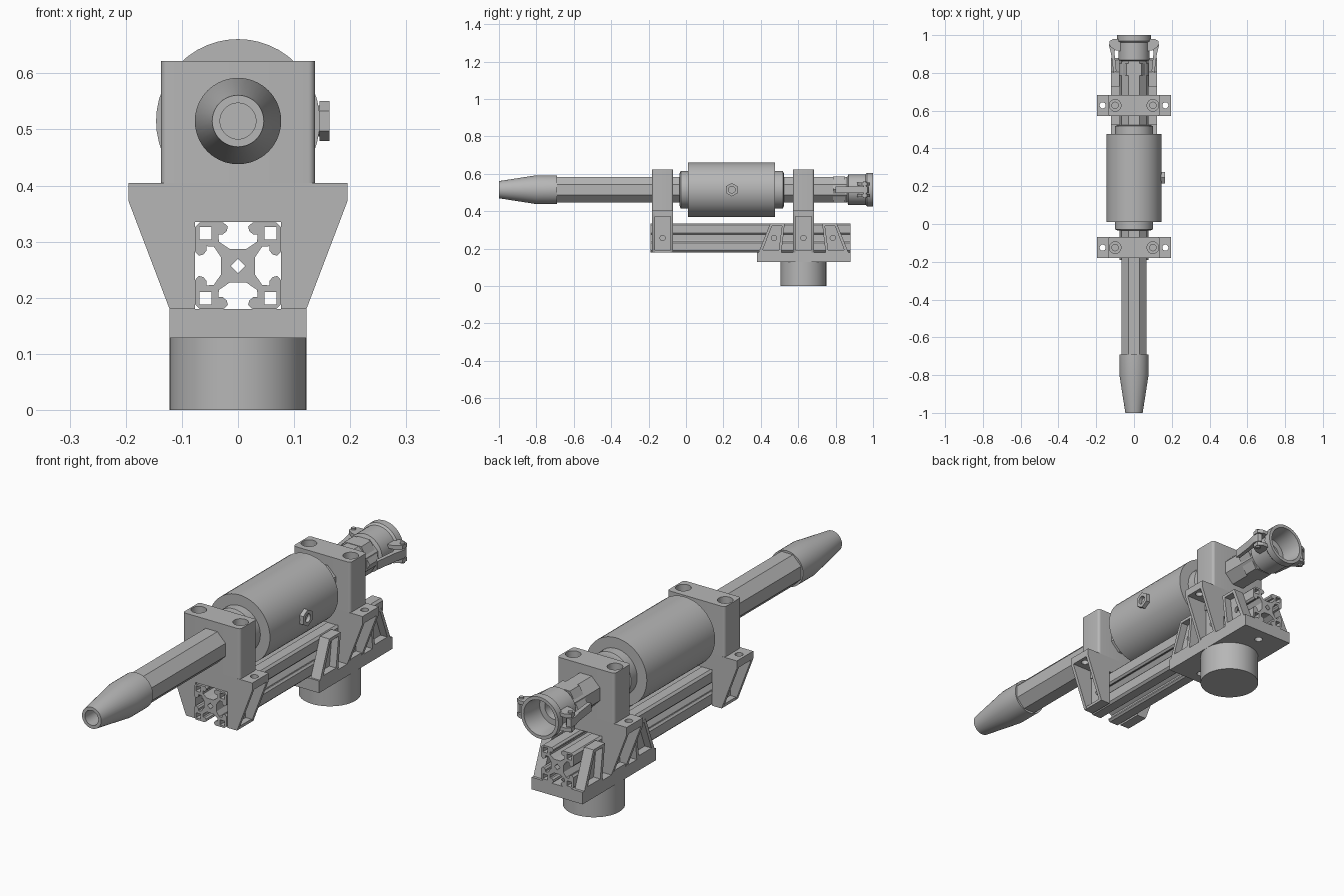
import bpy, bmesh
from math import pi, cos, sin, radians
from mathutils import Matrix

cube = bpy.data.objects.get("Cube")
if cube:
    bpy.data.objects.remove(cube, do_unlink=True)

grey = bpy.data.materials.new("machined grey")
grey.use_nodes = True
GREY = (0.47, 0.47, 0.47, 1)
grey.diffuse_color = GREY
for node in grey.node_tree.nodes:
    if node.type == 'BSDF_PRINCIPLED':
        node.inputs["Base Color"].default_value = GREY

AXIS_Z = 0.515   # height of the tube axis
RAIL_Z = 0.257   # height of the rail axis


def finish(name, bm):
    """Weld, orient and smooth a mesh while keeping hard edges sharp."""
    bmesh.ops.remove_doubles(bm, verts=bm.verts[:], dist=1e-5)
    bmesh.ops.recalc_face_normals(bm, faces=bm.faces[:])
    for f in bm.faces:
        f.smooth = True
    for e in bm.edges:
        e.smooth = e.calc_face_angle(pi) < radians(30)
    mesh = bpy.data.meshes.new(name)
    bm.to_mesh(mesh)
    bm.free()
    mesh.materials.append(grey)
    obj = bpy.data.objects.new(name, mesh)
    bpy.context.collection.objects.link(obj)
    return obj


def prism(name, axis, start, end, *loops):
    """Extrude an outline (first loop) with holes (other loops) along an axis."""
    place = {'x': lambda u, v, w: (w, u, v),
             'y': lambda u, v, w: (u, w, v),
             'z': lambda u, v, w: (u, v, w)}[axis]
    bm = bmesh.new()
    edges = []
    for loop in loops:
        vs = [bm.verts.new(place(u, v, start)) for u, v in loop]
        edges += [bm.edges.new((vs[i - 1], vs[i])) for i in range(len(vs))]
    if len(loops) == 1:
        bm.faces.new(vs)
    else:
        bmesh.ops.triangle_fill(bm, edges=edges, use_beauty=True)
    out = bmesh.ops.extrude_face_region(bm, geom=bm.faces[:])
    moved = [g for g in out["geom"] if isinstance(g, bmesh.types.BMVert)]
    bmesh.ops.translate(bm, verts=moved, vec=place(0, 0, end - start))
    return finish(name, bm)


def lathe(name, profile, steps=40):
    """Turn a profile of (y, radius) around the tube axis."""
    bm = bmesh.new()
    vs = [bm.verts.new((r, y, 0)) for y, r in profile]
    es = [bm.edges.new(p) for p in zip(vs, vs[1:])]
    bmesh.ops.spin(bm, geom=vs + es, cent=(0, 0, 0), axis=(0, 1, 0),
                   angle=2 * pi, steps=steps)
    bmesh.ops.transform(bm, verts=bm.verts[:], matrix=Matrix.Translation((0, 0, AXIS_Z)))
    return finish(name, bm)


def ring(u, v, r, n=24, turn=0.0):
    return [(u + r * cos(2 * pi * (i + turn) / n), v + r * sin(2 * pi * (i + turn) / n))
            for i in range(n)]


def rect(u0, v0, u1, v1):
    return [(u0, v0), (u1, v0), (u1, v1), (u0, v1)]


def rounded(w, cy, h, r):
    """Rounded rectangle of half sizes w, h centred on x = 0."""
    pts = []
    for k, (sx, sy) in enumerate([(1, 1), (-1, 1), (-1, -1), (1, -1)]):
        for i in range(6):
            a = pi / 2 * (k + i / 5)
            pts.append((sx * (w - r) + r * cos(a), cy + sy * (h - r) + r * sin(a)))
    return pts


def flip(s, pts):
    return [(s * u, v) for u, v in pts]


# Tube and tapered nozzle
prism("octagonal_tube", 'y', -0.72, 0.86, ring(0, AXIS_Z, 0.073, 8, 0.5))
lathe("nozzle", [(-0.69, 0), (-0.69, 0.077), (-0.80, 0.077), (-0.98, 0.049),
                 (-1.0, 0.046), (-1.0, 0.032), (-0.85, 0.032), (-0.85, 0)])

# Main cylinder with stepped end collars
lathe("main_cylinder", [(0.01, 0), (0.01, 0.146), (0.476, 0.146), (0.476, 0)], 48)
lathe("end_collars", [(-0.035, 0), (-0.035, 0.085), (-0.028, 0.1),
                      (0.518, 0.1), (0.525, 0.085), (0.525, 0)])

# Side port on the cylinder
prism("port_boss", 'x', 0.12, 0.148, ring(0.245, AXIS_Z, 0.028))
prism("port_nut", 'x', 0.145, 0.163, ring(0.245, AXIS_Z, 0.036, 6, 0.5),
      ring(0.245, AXIS_Z, 0.018))

# Slotted rail, one corner section repeated around the centre
corner = [(0.03, 0.015), (0.043, 0.034), (0.056, 0.035), (0.056, 0.027), (0.062, 0.02),
          (0.07, 0.018), (0.077, 0.026), (0.077, 0.068)]
corner += [(v, u) for u, v in reversed(corner)]


def quarter(pts, k):
    for _ in range(k):
        pts = [(-v, u) for u, v in pts]
    return [(u, v + RAIL_Z) for u, v in pts]


outline = [p for k in range(4) for p in quarter(corner, k)]
pockets = [quarter(rect(0.047, 0.047, 0.069, 0.069), k) for k in range(4)]
prism("slotted_rail", 'y', -0.19, 0.88, outline, ring(0, RAIL_Z, 0.013, 4), *pockets)


def clamp(label, cy):
    """Clamp block around the tube, with ribbed wings that straddle the rail."""
    half = 0.056
    y0, y1 = cy - half, cy + half
    body = rounded(0.137, cy, half, 0.012)
    bolts = [ring(s * 0.1, cy, 0.017) for s in (1, -1)]
    bores = [ring(s * 0.1, cy, 0.031) for s in (1, -1)]
    prism(label + "_clamp_body", 'z', 0.405, 0.565, body, *bolts)
    prism(label + "_clamp_top", 'z', 0.565, 0.622, body, *bores)
    prism(label + "_clamp_saddle", 'z', 0.335, 0.405, rect(-0.1, y0, 0.1, y1))
    for s, side in ((1, "left"), (-1, "right")):
        name = label + "_" + side
        wing = flip(s, [(0.077, 0.18), (0.122, 0.18), (0.195, 0.372),
                        (0.195, 0.405), (0.077, 0.405)])
        for edge, a in (("front", y0), ("back", y1 - 0.014)):
            prism(f"{name}_{edge}_rib", 'y', a, a + 0.014, wing)
        prism(name + "_ledge", 'z', 0.372, 0.405,
              flip(s, rect(0.09, y0, 0.195, y1)), ring(s * 0.166, cy, 0.016))
        prism(name + "_rail_wall", 'x', s * 0.077, s * 0.095,
              rect(y0, 0.18, y1, 0.372), ring(cy, RAIL_Z, 0.014))
        prism(name + "_wing_foot", 'z', 0.18, 0.192, flip(s, rect(0.077, y0, 0.122, y1)))


clamp("front", -0.125)
clamp("rear", 0.628)

# Base plate and round foot
prism("base_plate", 'z', 0.128, 0.18, rect(-0.122, 0.38, 0.122, 0.88),
      ring(0, 0.44, 0.017), ring(0, 0.82, 0.017))
prism("round_foot", 'z', 0, 0.128, ring(0, 0.628, 0.122, 48))

# Framed side brackets on the base plate, mirrored across and along
frame = [(-0.24, 0.18), (-0.178, 0.335), (-0.1, 0.335), (-0.118, 0.18)]
window = [(-0.218, 0.192), (-0.168, 0.322), (-0.115, 0.322), (-0.132, 0.192)]
for t, end in ((1, "front"), (-1, "back")):
    outer = [(0.628 + t * u, v) for u, v in frame]
    inner = [(0.628 + t * u, v) for u, v in window]
    for s, side in ((1, "left"), (-1, "right")):
        name = f"{end}_{side}_bracket"
        prism(name + "_frame", 'x', s * 0.077, s * 0.122, outer, inner)
        prism(name + "_wall", 'x', s * 0.077, s * 0.09, outer,
              ring(0.628 - t * 0.157, RAIL_Z, 0.014))

# Hose coupling: hex nut, open socket, two cam levers
prism("coupling_nut", 'y', 0.785, 0.85, ring(0, AXIS_Z, 0.08, 6))
lathe("coupling_socket", [(0.84, 0), (0.84, 0.062), (0.862, 0.066), (0.868, 0.082),
                          (0.96, 0.082), (0.968, 0.09), (1.0, 0.09), (1.0, 0.076),
                          (0.96, 0.07), (0.9, 0.07), (0.9, 0.045), (0.865, 0.045),
                          (0.865, 0)])
lever = [(0.093, 0.81), (0.108, 0.80), (0.121, 0.90), (0.132, 0.945),
         (0.128, 0.97), (0.112, 0.975), (0.09, 0.95), (0.104, 0.91)]
ear = [(0.07, 0.915), (0.1, 0.92), (0.128, 0.94), (0.13, 0.968), (0.11, 0.98), (0.07, 0.98)]
for s, side in ((1, "left"), (-1, "right")):
    prism(side + "_cam_lever", 'z', AXIS_Z - 0.018, AXIS_Z + 0.018, flip(s, lever))
    prism(side + "_lever_pin", 'z', AXIS_Z - 0.044, AXIS_Z + 0.044, ring(s * 0.117, 0.956, 0.01, 16))
    for z, place in ((-0.038, "lower"), (0.022, "upper")):
        prism(f"{side}_{place}_ear", 'z', AXIS_Z + z, AXIS_Z + z + 0.016, flip(s, ear))
